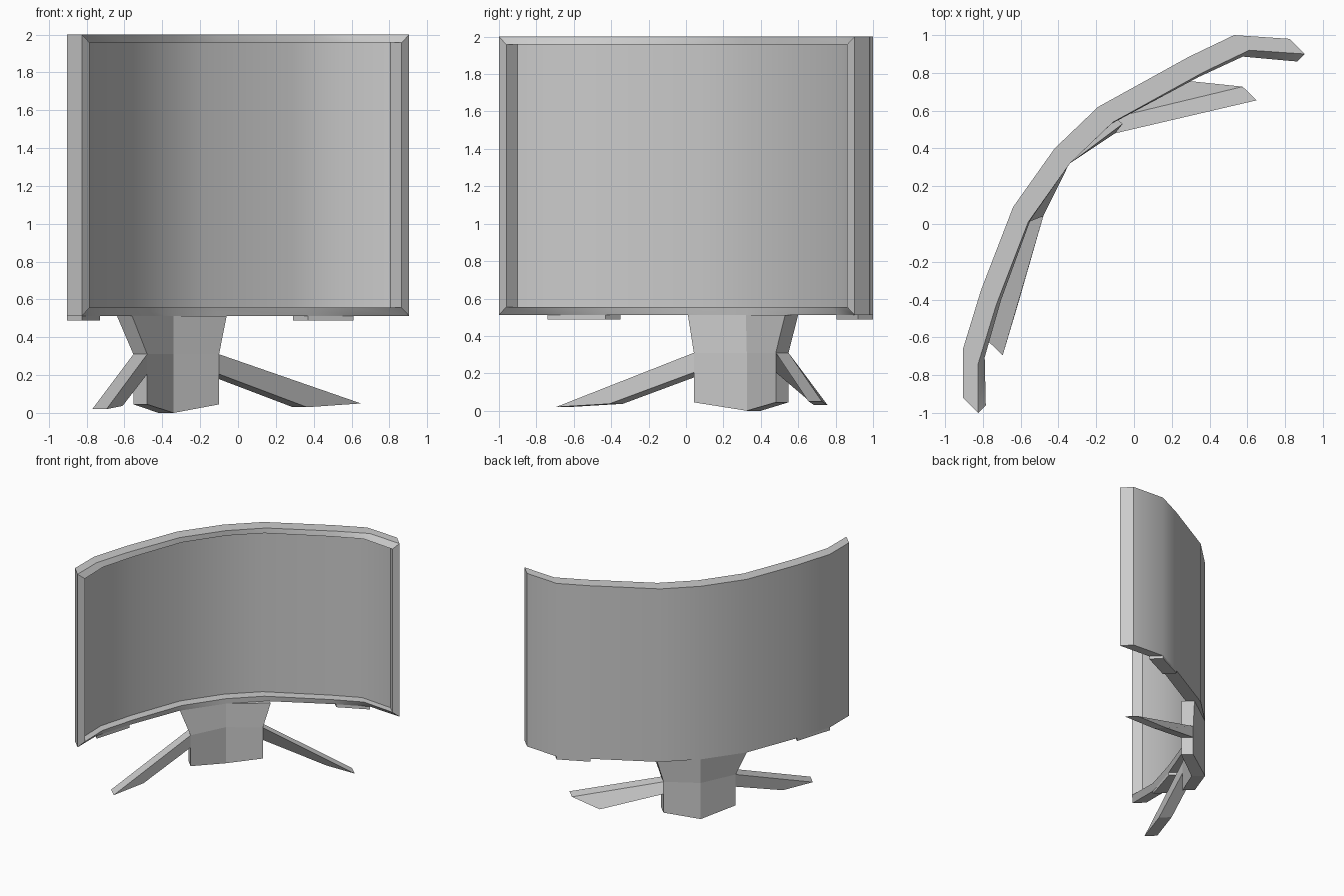
import bpy, bmesh, math

if "Cube" in bpy.data.objects:
    bpy.data.objects.remove(bpy.data.objects["Cube"])


def make(name, rings, caps=(), closed=True):
    """Loft equal-length point rings; caps are lists of (ring, point) indices."""
    bm = bmesh.new()
    v = [[bm.verts.new(p) for p in r] for r in rings]
    n = len(rings[0])
    for a, b in zip(v, v[1:]):
        for i in range(n):
            j = (i + 1) % n
            bm.faces.new((a[i], a[j], b[j], b[i]))
    for cap in caps:
        bm.faces.new([v[r][i] for r, i in cap])
    bmesh.ops.recalc_face_normals(bm, faces=bm.faces)
    me = bpy.data.meshes.new(name)
    bm.to_mesh(me)
    bm.free()
    ob = bpy.data.objects.new(name, me)
    bpy.context.collection.objects.link(ob)
    return ob


def ring_caps(count, n):
    return [[(r, i) for i in range(n)] for r in (0, count - 1)]


def shift(p, d):
    # move toward the viewer side of the screen (diagonal +x, -y)
    return (p[0] + d, p[1] - d)


# Back outline of the curved panel, seen from above
BACK = [(-.905, -.92), (-.905, -.66), (-.81, -.35), (-.64, .09), (-.42, .40),
        (-.19, .62), (.29, .885), (.53, 1.0), (.825, .98)]
DEPTH, TOP, BOT, RIM = .08, 2.0, .513, .043

# Curved panel with sloped bezel and recessed screen
rings = []
for p in BACK:
    f = shift(p, DEPTH)
    k = -.04 * (p[0] + p[1]) / 1.81
    b = (f[0] + k, f[1] + k)
    s = shift(b, -.06)
    rings.append([(*p, BOT), (*p, TOP), (*f, TOP), (*b, TOP - RIM), (*s, TOP - RIM),
                  (*s, BOT + RIM), (*b, BOT + RIM), (*f, BOT)])
caps = []
for r in (0, len(BACK) - 1):
    for quad in ((0, 1, 2, 7), (2, 3, 6, 7), (3, 4, 5, 6)):
        caps.append([(r, i) for i in quad])
panel = make("curved_screen", rings, caps)
bpy.context.view_layer.objects.active = panel
panel.select_set(True)
bpy.ops.object.shade_smooth_by_angle(angle=math.radians(35))
panel.select_set(False)

# Small pads below the panel
for side, (i, j) in (("left", (1, 2)), ("right", (6, 7))):
    q = [BACK[i], BACK[j], shift(BACK[j], DEPTH), shift(BACK[i], DEPTH)]
    make("bottom_pad_" + side, [[(*p, z) for p in q] for z in (.488, BOT)], ring_caps(2, 4))

# Folded stand column: front left, middle, right, then back right, middle, left
top = [(-.56, .01), (-.34, .32), (-.06, .53), (-.14, .60), (-.42, .40), (-.64, .09)]
low = [(-.48, .042), (-.34, .325), (-.10, .48), (-.17, .548), (-.42, .40), (-.553, .115)]
foot_z = [.045, 0, .045, .045, 0, .045]
col = [[(*p, BOT) for p in top], [(*p, .31) for p in low],
       [(*p, z) for p, z in zip(low, foot_z)]]
halves = [[(r, i) for i in q] for r in (0, 2) for q in ((0, 1, 4, 5), (1, 2, 3, 4))]
make("stand_column", col, halves)

# Splayed legs: root front, root back, tip front, heel front
for side, front, back, tip, heel in (
        ("right", low[2], low[3], (.65, .655, .05), (.365, .685, .03)),
        ("left", low[0], low[5], (-.695, -.695, .02), (-.61, -.41, .037))):
    a = [(*front, .31), tip, heel, (*front, .205)]
    b = [(*back, .31)] + [(x - .075, y + .072, z) for x, y, z in (tip, heel)] + [(*back, .205)]
    make("leg_" + side, [a, b], ring_caps(2, 4))
